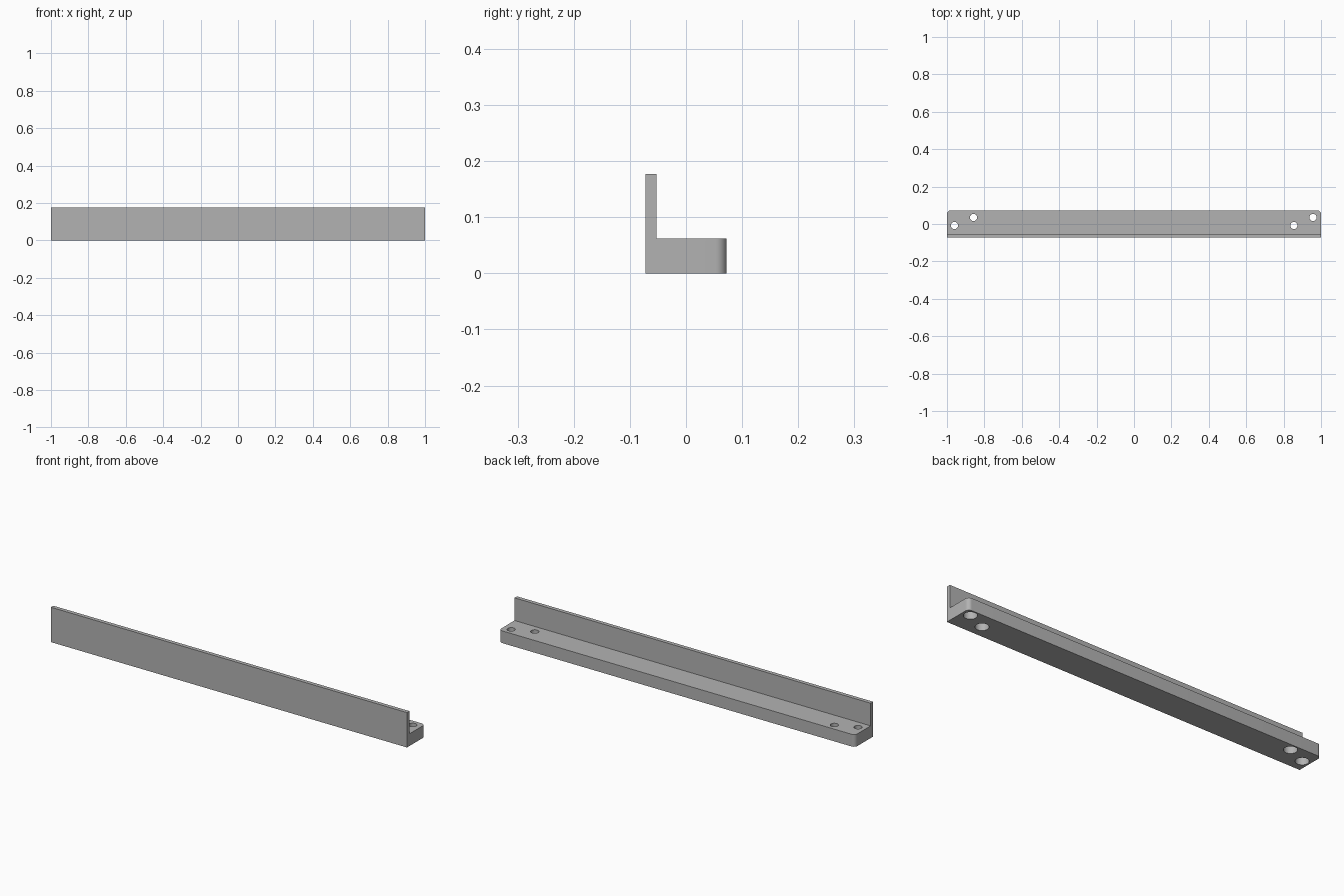
import bpy
import bmesh
from math import pi, radians

cube = bpy.data.objects.get("Cube")
if cube:
    bpy.data.objects.remove(cube, do_unlink=True)

HALF_LENGTH, HALF_DEPTH = 1.0, 0.0725
LIP, BASE_TOP, HEIGHT = 0.02, 0.062, 0.177
HOLE_R, BORE_R, BORE_DEPTH = 0.019, 0.031, 0.04

grey = bpy.data.materials.new("plain_grey")
grey.use_nodes = True
grey.diffuse_color = (0.45, 0.45, 0.45, 1)
grey.node_tree.nodes["Principled BSDF"].inputs["Base Color"].default_value = grey.diffuse_color


def add_object(name, bm):
    bmesh.ops.recalc_face_normals(bm, faces=bm.faces)
    mesh = bpy.data.meshes.new(name)
    bm.to_mesh(mesh)
    bm.free()
    mesh.materials.append(grey)
    obj = bpy.data.objects.new(name, mesh)
    bpy.context.collection.objects.link(obj)
    return obj


# L-shaped rail: profile extruded along its length
front, back = -HALF_DEPTH, HALF_DEPTH
profile = [(front, 0), (back, 0), (back, BASE_TOP), (front + LIP, BASE_TOP),
           (front + LIP, HEIGHT), (front, HEIGHT)]
bm = bmesh.new()
end = bm.faces.new([bm.verts.new((-HALF_LENGTH, y, z)) for y, z in profile])
new = bmesh.ops.extrude_face_region(bm, geom=[end])["geom"]
bmesh.ops.translate(bm, vec=(2 * HALF_LENGTH, 0, 0),
                    verts=[v for v in new if isinstance(v, bmesh.types.BMVert)])

# Rounded vertical corners at the back
corners = [e for e in bm.edges if all(v.co.y > back - 0.001 for v in e.verts)
           and abs(e.verts[0].co.z - e.verts[1].co.z) > 0.01]
bmesh.ops.bevel(bm, geom=corners, offset=0.02, segments=8, profile=0.5, affect='EDGES')
rail = add_object("angle_rail", bm)

# Stepped screw holes, wider underneath
bm = bmesh.new()
step = [(0, -0.02), (BORE_R, -0.02), (BORE_R, BORE_DEPTH),
        (HOLE_R, BORE_DEPTH), (HOLE_R, 0.1), (0, 0.1)]
for x, y in [(-0.96, -0.008), (-0.858, 0.035), (0.855, -0.008), (0.957, 0.035)]:
    verts = [bm.verts.new((x + r, y, z)) for r, z in step]
    edges = [bm.edges.new(pair) for pair in zip(verts, verts[1:])]
    bmesh.ops.spin(bm, geom=verts + edges, cent=(x, y, 0), axis=(0, 0, 1),
                   angle=2 * pi, steps=32)
bmesh.ops.remove_doubles(bm, verts=bm.verts, dist=0.0001)
cutter = add_object("hole_cutter", bm)
cutter.hide_render = True

cut = rail.modifiers.new("screw_holes", 'BOOLEAN')
cut.operation = 'DIFFERENCE'
cut.solver = 'EXACT'
cut.object = cutter
bpy.ops.object.select_all(action='DESELECT')
rail.select_set(True)
bpy.context.view_layer.objects.active = rail
bpy.ops.object.modifier_apply(modifier=cut.name)
bpy.data.objects.remove(cutter, do_unlink=True)
bpy.ops.object.shade_smooth_by_angle(angle=radians(30))
